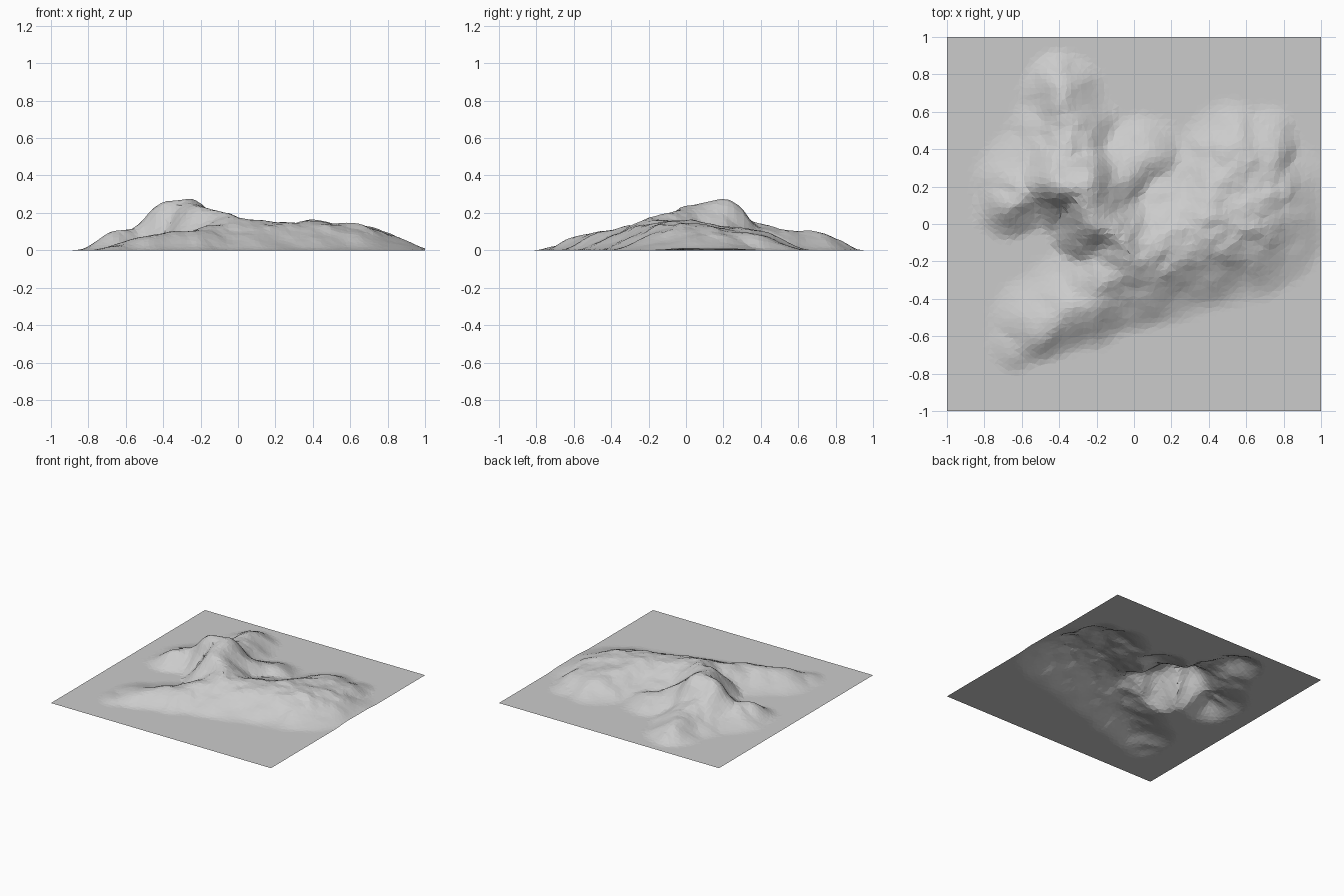
import bpy, bmesh, math, random
from mathutils import Vector, noise

if "Cube" in bpy.data.objects:
    bpy.data.objects.remove(bpy.data.objects["Cube"])

random.seed(4)
N = 72  # cells per side of the sheet

# Ridge lines: (x, y, crest height, flank width on left, flank width on right)
MAIN_RIDGE = [(-.62, -.66, .025, .18, .14), (-.48, -.56, .075, .33, .2),
              (-.25, -.43, .104, .34, .25), (-.05, -.22, .15, .36, .38),
              (.2, -.12, .153, .5, .42), (.45, -.04, .157, .6, .42),
              (.6, 0, .142, .6, .4), (.7, .12, .127, .45, .26),
              (.74, .35, .088, .35, .18), (.75, .47, .04, .22, .14)]
PEAK_RIDGE = [(-.38, .2, .255, .25, .28), (-.27, .19, .277, .34, .28),
              (-.21, 0, .232, .38, .26), (-.1, -.08, .2, .4, .26),
              (.02, -.17, .155, .4, .3)]
NORTH_SPUR = [(-.32, .3, .17, .4, .3), (-.34, .5, .115, .33, .28),
              (-.38, .7, .097, .24, .24), (-.39, .79, .06, .16, .16)]
WEST_SPUR = [(-.4, .2, .19, .2, .4), (-.55, .14, .112, .18, .38),
             (-.65, .09, .098, .17, .26), (-.7, .08, .06, .13, .16)]
EAST_SHELF = [(.45, .08, .125, .35, .35), (.55, .34, .122, .34, .3)]
MID_SPUR = [(-.15, .2, .15, .32, .3), (.06, .33, .085, .28, .26)]
RIDGES = [MAIN_RIDGE, PEAK_RIDGE, NORTH_SPUR, WEST_SPUR, EAST_SHELF, MID_SPUR]


def ridge_height(x, y, pts):
    """Highest value of a ridge whose flanks fall off smoothly on each side."""
    best = 0
    for a, b in zip(pts, pts[1:]):
        dx, dy = b[0] - a[0], b[1] - a[1]
        length = math.hypot(dx, dy)
        t = ((x - a[0]) * dx + (y - a[1]) * dy) / length ** 2
        t = min(1, max(0, t))
        h, wl, wr = (a[i] + (b[i] - a[i]) * t for i in (2, 3, 4))
        px, py = x - a[0] - dx * t, y - a[1] - dy * t
        d = math.hypot(px, py)
        side = (dx * py - dy * px) / (length * d) if d > 1e-6 else 0
        u = d / ((wl + wr) / 2 + side * (wl - wr) / 2)
        if u < 1:
            best = max(best, h * (1 - u) ** 2 * (1 + 2 * u))
    return best


def height(x, y):
    # Slight warp gives winding gullies; fine noise roughens the rock
    p = Vector((x, y, 0))
    wx = x + .035 * noise.noise(p * 5)
    wy = y + .035 * noise.noise(p * 5 + Vector((9, 4, 2)))
    z = sum(ridge_height(wx, wy, r) ** 6 for r in RIDGES) ** (1 / 6)
    rough = noise.noise(p * 7 + Vector((3, 1, 7))) + .5 * noise.noise(p * 15)
    slope_mask = min(1, max(0, (.27 - z) / .12))
    return min(.28, z * (1 + .13 * rough * slope_mask))


# Terrain sheet: jittered grid, triangulated, displaced upwards
bm = bmesh.new()
bmesh.ops.create_grid(bm, x_segments=N, y_segments=N, size=1)
jitter = .6 / N
for v in bm.verts:
    if max(abs(v.co.x), abs(v.co.y)) < .99:
        v.co.x += random.uniform(-jitter, jitter)
        v.co.y += random.uniform(-jitter, jitter)
    v.co.z = height(v.co.x, v.co.y)
bmesh.ops.triangulate(bm, faces=bm.faces[:], quad_method='SHORT_EDGE')
bmesh.ops.recalc_face_normals(bm, faces=bm.faces[:])
if sum(f.normal.z for f in bm.faces) < 0:
    bmesh.ops.reverse_faces(bm, faces=bm.faces[:])

mesh = bpy.data.meshes.new("mountain_terrain")
bm.to_mesh(mesh)
bm.free()
terrain = bpy.data.objects.new("mountain_terrain", mesh)
bpy.context.collection.objects.link(terrain)

# Single grey rock colour
rock = bpy.data.materials.new("rock_grey")
rock.diffuse_color = (.6, .6, .6, 1)
rock.use_nodes = True
rock.node_tree.nodes["Principled BSDF"].inputs["Base Color"].default_value = rock.diffuse_color
mesh.materials.append(rock)
